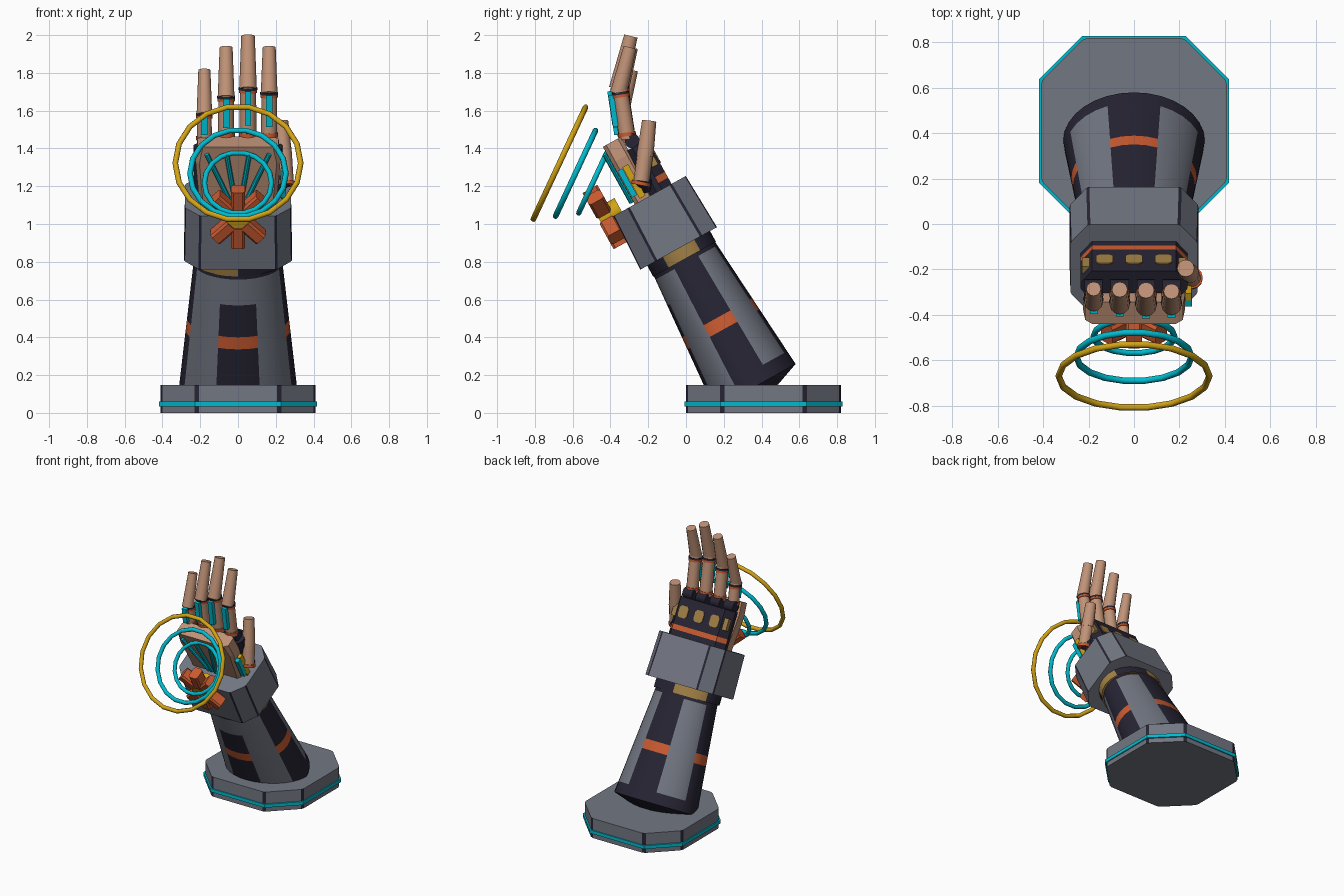
import bpy, bmesh, math
from mathutils import Matrix, Vector

if "Cube" in bpy.data.objects:
    bpy.data.objects.remove(bpy.data.objects["Cube"])

def mat(name, c):
    m = bpy.data.materials.new(name)
    m.diffuse_color = (*c, 1)
    m.use_nodes = True
    m.node_tree.nodes["Principled BSDF"].inputs["Base Color"].default_value = m.diffuse_color
    return m

GREY = mat("steel grey", (.17, .185, .225))
DARK = mat("dark navy", (.02, .018, .034))
SKIN = mat("tan", (.53, .29, .185))
ORANGE = mat("burnt orange", (.6, .105, .03))
TEAL = mat("teal", (0, .5, .62))
GOLD = mat("bright gold", (.65, .37, .008))
BRASS = mat("dull brass", (.36, .215, .06))

# Tilted frame of the arm: local z runs along the arm, local -y is the palm side
ARM = Matrix.Translation((0, -.119, 1.015)) @ Matrix.Rotation(math.radians(29), 4, 'X')
WORLD = Matrix.Identity(4)

def finish(name, bm, mats, mtx=WORLD, smooth=False):
    bmesh.ops.recalc_face_normals(bm, faces=bm.faces)
    me = bpy.data.meshes.new(name)
    bm.to_mesh(me)
    bm.free()
    for m in mats:
        me.materials.append(m)
    ob = bpy.data.objects.new(name, me)
    bpy.context.collection.objects.link(ob)
    ob.matrix_world = mtx
    if smooth:
        bpy.context.view_layer.objects.active = ob
        ob.select_set(True)
        bpy.ops.object.shade_smooth_by_angle(angle=math.radians(35))
        ob.select_set(False)
    return ob

def loft(name, sections, mats, mtx=WORLD, rule=None, smooth=False):
    """Skin a stack of (z, [(x, y)...]) sections; rule(ring, side) picks the material."""
    bm = bmesh.new()
    rings = [[bm.verts.new((x, y, z)) for x, y in pts] for z, pts in sections]
    n = len(rings[0])
    for r in range(len(rings) - 1):
        for i in range(n):
            j = (i + 1) % n
            f = bm.faces.new((rings[r][i], rings[r][j], rings[r + 1][j], rings[r + 1][i]))
            f.material_index = rule(r, i) if rule else 0
    bm.faces.new(rings[0])
    bm.faces.new(rings[-1])
    return finish(name, bm, mats, mtx, smooth)

def ellipse(rx, ry, n):
    return [(rx * math.cos(math.tau * i / n), ry * math.sin(math.tau * i / n)) for i in range(n)]

def cut_box(hx, hy, cx, cy, strip=0.0, oy=0):
    """Rectangle with cut corners; strip splits each corner into a narrow face."""
    c = [Vector(p) for p in ((hx, -hy + cy), (hx, hy - cy), (hx - cx, hy), (-hx + cx, hy),
                             (-hx, hy - cy), (-hx, -hy + cy), (-hx + cx, -hy), (hx - cx, -hy))]
    out = []
    for i, p in enumerate(c):
        for q in ((c[i - 1], c[(i + 1) % 8]) if strip else (p,)):
            out.append(p + (q - p).normalized() * strip if strip else p)
    return [(p.x, p.y + oy) for p in out]

def box(name, m, center, size, mtx=WORLD):
    bm = bmesh.new()
    bmesh.ops.create_cube(bm, size=1, matrix=Matrix.Translation(center) @ Matrix.Diagonal((*size, 1)))
    return finish(name, bm, [m], mtx)

def rod(name, m, a, b, r1, r2, n=12, mtx=WORLD):
    a, b = Vector(a), Vector(b)
    bm = bmesh.new()
    place = Matrix.Translation((a + b) / 2) @ (b - a).to_track_quat('Z', 'Y').to_matrix().to_4x4()
    bmesh.ops.create_cone(bm, cap_ends=True, segments=n, radius1=r1, radius2=r2,
                          depth=(b - a).length, matrix=place)
    return finish(name, bm, [m], mtx, n > 8)

def corner_rule(r, i):
    return 1 if i % 2 == 0 else 0

# Pedestal with dark corner strips and a glowing band
at_base = Matrix.Translation((0, .41, 0))
plan = cut_box(.41, .41, .19, .19, .014)
loft("pedestal", [(0, plan), (.148, plan)], [GREY, DARK], at_base, corner_rule)
plan = cut_box(.418, .418, .19, .19)
loft("pedestal_band", [(.035, plan), (.06, plan)], [TEAL], at_base)

# Forearm: dark tapered sleeve, grey panels on the diagonals, orange stripe in the windows
N = 32
levels = [-1.05, -1.0, -.92, -.655, -.585, -.40, -.25, -.22]
def sleeve(w):
    k = (-.22 - w) / .78
    s = .45 if w < -1.02 else 1
    return ellipse((.232 + .08 * k) * s, (.185 + .06 * k) * s, N)
def sleeve_rule(r, i):
    a = (i + .5) * 360 / N
    w = (levels[r] + levels[r + 1]) / 2
    if (w > -.92 or (w > -1 and a > 180)) and w < -.25:
        if 22 < a % 90 < 68 or (w > -.4 and 225 < a < 315):
            return 1
    return 2 if -.655 < w < -.585 else 0
loft("forearm", [(w, sleeve(w)) for w in levels], [DARK, GREY, ORANGE], ARM, sleeve_rule, True)

# Wrist collar in six alternating sectors
ring = ellipse(.25, .19, 24)
loft("wrist_collar", [(-.23, ring), (-.10, ring)], [BRASS, DARK], ARM,
     lambda r, i: 0 if ((i - 2) // 4) % 2 else 1, True)

# Gauntlet cuff
loft("gauntlet", [(-.165, cut_box(.285, .232, .08, .095, .008)),
                  (.152, cut_box(.28, .219, .08, .09, .008))], [GREY, DARK], ARM, corner_rule)

# Hand: palm block and armoured back with stripe and knuckle lights
loft("palm", [(.1, cut_box(.20, .055, .02, .02, oy=-.035)), (.40, cut_box(.225, .055, .02, .02, oy=-.035)),
              (.50, cut_box(.215, .055, .03, .02, oy=-.035))], [SKIN], ARM)
hand = cut_box(.235, .075, .05, .06, oy=.058)
loft("hand_back", [(w, hand) for w in (.1, .19, .225, .42)], [DARK, ORANGE], ARM,
     lambda r, i: 1 if r == 1 and i in (1, 2, 3) else 0)
for x in (-.13, 0, .13):
    bm = bmesh.new()
    pts = cut_box(.037, .042, .014, .014)
    loft("knuckle_light", [(0, pts), (.008, pts)], [BRASS],
         ARM @ Matrix.Translation((x, .131, .32)) @ Matrix.Rotation(math.radians(-90), 4, 'X'))
    bm.free()
for s in (-1, 1):
    box("side_light", BRASS, (s * .2125, .105, .32), (.034, .034, .085), ARM)

# Fingers: x, joint height, tip height, thickness
for x, zj, zt, r in ((-.178, 1.61, 1.815, .040), (-.063, 1.70, 1.935, .043),
                     (.053, 1.745, 1.995, .045), (.165, 1.72, 1.935, .043)):
    z0 = 1.45 if x > -.1 else 1.43
    lean = .15
    root = Vector((x, -.31, z0))
    joint = Vector((x, -.31 - lean * (zj - z0), zj))
    tip = Vector((x, joint.y + .25 * (zt - zj), zt))
    up = (joint - root).normalized()
    rod("finger_base", SKIN, root, joint, r, r * .95)
    rod("finger_tip", SKIN, joint - Vector((0, .008, .03)), tip, r * 1.03, r * .8)
    rod("finger_joint", DARK, joint - up * .035, joint - up * .022, r * 1.1, r * 1.1)
    rod("finger_ring", ORANGE, joint - up * .05, joint - up * .035, r * 1.08, r * 1.08)
    rod("knuckle", DARK, (x - .04, -.285, 1.44), (x + .04, -.285, 1.44), .04, .04)
    rod("knuckle_ring", ORANGE, root + up * .015, root + up * .035, r * 1.08, r * 1.08)
    mid = root.lerp(joint, .58)
    tilt = Matrix.Translation(mid) @ Matrix.Rotation(math.atan(lean), 4, 'X')
    box("finger_strip", TEAL, (0, -r - .008, 0), (.034, .03, (zj - z0) * .62), tilt)

# Thumb
rod("thumb_root", DARK, (.19, -.22, 1.20), (.25, -.23, 1.24), .045, .045)
rod("thumb_ring", ORANGE, (.253, -.24, 1.205), (.253, -.236, 1.225), .05, .05)
rod("thumb_base", SKIN, (.253, -.236, 1.225), (.242, -.215, 1.38), .042, .043)
rod("thumb_tip", SKIN, (.242, -.217, 1.36), (.228, -.195, 1.545), .045, .038)
box("thumb_strip", TEAL, (.24, -.07, .27), (.03, .03, .16), ARM)
box("thumb_light", GOLD, (.24, -.035, .26), (.025, .035, .19), ARM)

# Conduits fanning over the palm
for x0, x1 in ((-.04, -.165), (-.015, -.06), (.015, .06), (.04, .165)):
    rod("palm_conduit", TEAL, (x0, -.1, .17), (x1, -.1, .46), .013, .013, 8, ARM)

# Emitter: hub with a star of blocks in front of the wrist
HUB = ARM @ Matrix.Translation((0, -.258, .168))
rod("emitter_hub", GOLD, (0, .09, 0), (0, -.035, 0), .065, .065, 12, HUB)
for k in range(8):
    if k in (2, 6):
        continue
    spin = HUB @ Matrix.Rotation(math.tau * k / 8, 4, 'Y')
    block = cut_box(.036, .045, .012, .012)
    loft("emitter_block", [(.05, block), (.17, block)], [ORANGE], spin)

# Projected rings
for name, m, y, z, R, r in (("outer_ring", GOLD, -.67, 1.322, .332, .015),
                            ("middle_ring", TEAL, -.585, 1.268, .254, .015),
                            ("inner_ring", TEAL, -.494, 1.217, .178, .014)):
    bpy.ops.mesh.primitive_torus_add(major_segments=18, minor_segments=8, major_radius=R, minor_radius=r,
                                     location=(0, y, z), rotation=(math.radians(65), 0, 0))
    ob = bpy.context.object
    ob.name = name
    ob.data.materials.append(m)
    bpy.ops.object.shade_smooth_by_angle(angle=math.radians(50))
